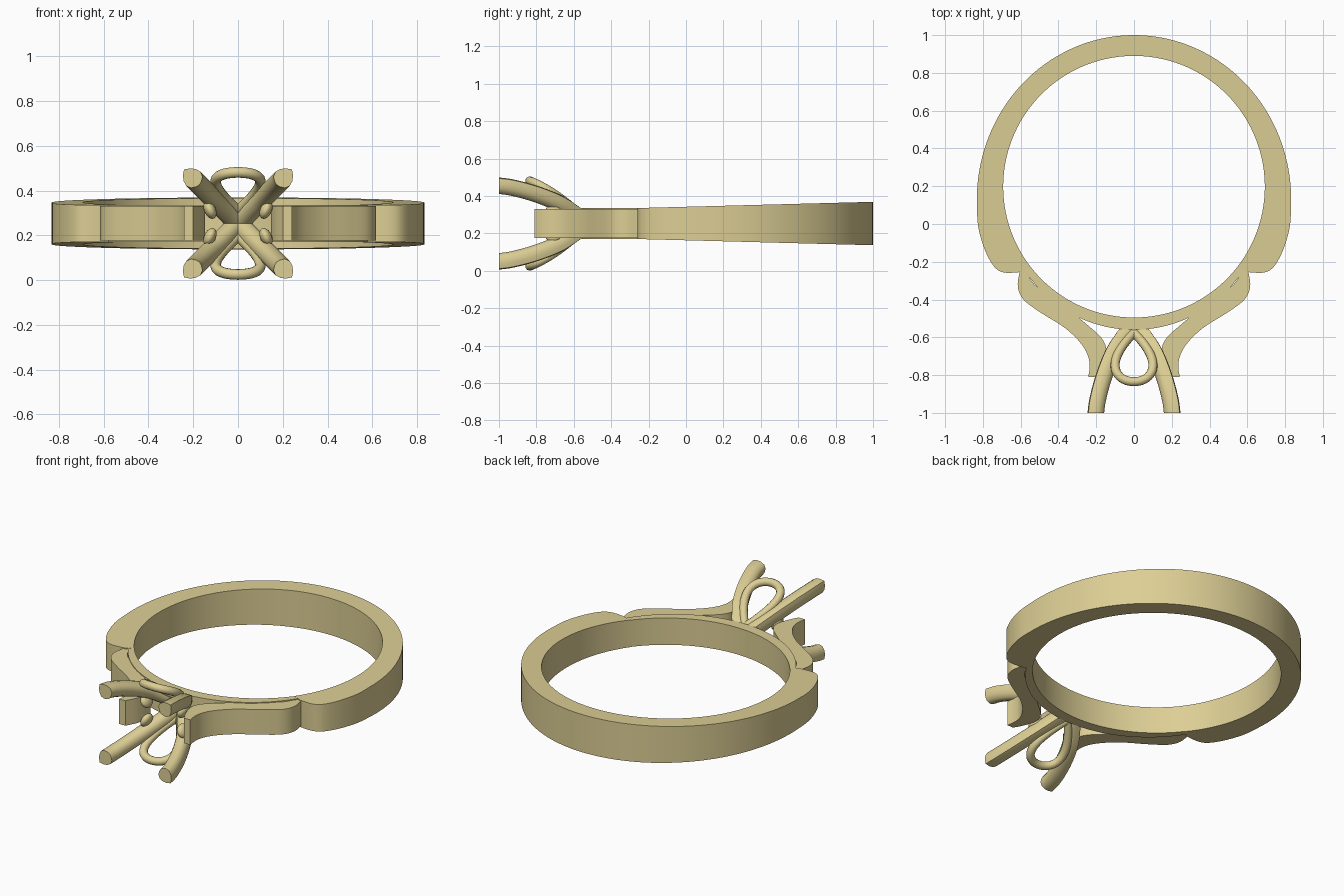
import bpy, bmesh
from math import sin, cos, pi, radians
from mathutils import Vector

if "Cube" in bpy.data.objects:
    bpy.data.objects.remove(bpy.data.objects["Cube"])

ZC = 0.253   # mid height of the ring
CY = 0.1975  # centre of the finger hole
R = 0.6925   # finger hole radius

gold = bpy.data.materials.new("gold")
gold.diffuse_color = (0.72, 0.62, 0.30, 1)
gold.use_nodes = True
gold.node_tree.nodes["Principled BSDF"].inputs["Base Color"].default_value = gold.diffuse_color


def finish(ob, angle=35):
    ob.data.materials.append(gold)
    bpy.ops.object.select_all(action='DESELECT')
    ob.select_set(True)
    bpy.context.view_layer.objects.active = ob
    bpy.ops.object.shade_smooth_by_angle(angle=radians(angle))
    return ob


def loft(name, sections, angle=35):
    """Skin a list of closed cross-sections and cap both ends."""
    bm = bmesh.new()
    rings = [[bm.verts.new(p) for p in s] for s in sections]
    n = len(rings[0])
    for a, b in zip(rings, rings[1:]):
        for i in range(n):
            j = (i + 1) % n
            bm.faces.new((a[i], a[j], b[j], b[i]))
    bm.faces.new(rings[0])
    bm.faces.new(rings[-1])
    bmesh.ops.recalc_face_normals(bm, faces=bm.faces)
    me = bpy.data.meshes.new(name)
    bm.to_mesh(me)
    bm.free()
    ob = bpy.data.objects.new(name, me)
    bpy.context.collection.objects.link(ob)
    return finish(ob, angle)


def spline(pts, n):
    """Catmull-Rom samples through the points."""
    p = [Vector(q) for q in pts]
    p = [2 * p[0] - p[1]] + p + [2 * p[-1] - p[-2]]
    out = []
    for k in range(n + 1):
        f = k / n * (len(p) - 3)
        i = min(int(f), len(p) - 4)
        t = f - i
        a, b, c, d = p[i:i + 4]
        out.append(0.5 * (2 * b + (c - a) * t + (2 * a - 5 * b + 4 * c - d) * t * t
                          + (3 * b - a - 3 * c + d) * t ** 3))
    return out


def strip(name, outer, inner, half):
    """Flat-sided band between two plan outlines; half(y) is its half height."""
    secs = []
    for o, i in zip(outer, inner):
        ho, hi = half(o[1]), half(i[1])
        secs.append([(o[0], o[1], ZC - ho), (o[0], o[1], ZC + ho),
                     (i[0], i[1], ZC + hi), (i[0], i[1], ZC - hi)])
    return loft(name, secs)


def both(pts):
    return [(-x, y) for x, y in reversed(pts[1:])] + [(x, y) for x, y in pts]


# Main band, thick and tapering in height, with rounded shoulder ends
N, M = 48, 20
outer = [(0.832 * sin(k / N * pi / 2), 0.13 + 0.87 * cos(k / N * pi / 2)) for k in range(N + 1)]
outer += [tuple(p) for p in spline([(.832, .13), (.827, 0), (.803, -.1), (.77, -.18),
                                    (.73, -.237), (.68, -.258), (.605, -.255)], M)[1:]]
inner = []
for k in range(N + M + 1):
    a = radians(90 - (90 * k / N if k <= N else 90 + 38 * (k - N) / M))
    inner.append((R * cos(a), CY + R * sin(a)))
strip("band", both(outer), both(inner), lambda y: 0.083 + (y + .25) * 0.0264)

# Thin arc closing the finger hole under the setting
arc_o, arc_i = [], []
for k in range(33):
    t = k / 32
    a = radians(-90 + 53 * t)
    r = 0.7575 - 0.03 * t * t
    arc_o.append((r * cos(a), CY + r * sin(a)))
    arc_i.append((R * cos(a), CY + R * sin(a)))
strip("inner_arc", both(arc_o), both(arc_i), lambda y: 0.0825)

# Curved shoulders sweeping toward the setting
so = spline([(.605, -.25), (.615, -.33), (.585, -.40), (.50, -.465), (.38, -.54), (.31, -.60),
             (.265, -.655), (.24, -.71), (.235, -.76), (.242, -.81)], 54)
si = spline([(.565, -.22), (.55, -.29), (.50, -.345), (.42, -.405), (.32, -.475), (.24, -.54),
             (.175, -.60), (.148, -.66), (.165, -.74), (.20, -.81)], 54)
for side, s in (("right", 1), ("left", -1)):
    strip("shoulder_" + side, [(s * p.x, p.y) for p in so], [(s * p.x, p.y) for p in si],
          lambda y: 0.077)

# Four splayed prongs with a ridged outer side
path = spline([(.02, -.55), (.065, -.61), (.11, -.68), (.145, -.76), (.175, -.85),
               (.197, -.94), (.205, -1.0)], 30)
half_sec = [(.051, 0), (.036, .022), (.016, .038), (-.008, .045), (-.03, .036), (-.042, .016)]
sec = half_sec + [(-.046, 0)] + [(u, -v) for u, v in reversed(half_sec[1:])]
for sx in (1, -1):
    for sz in (1, -1):
        d = Vector((sx, 0, sz)).normalized()
        side = Vector((sx, 0, -sz)).normalized()
        rings = []
        for k, p in enumerate(path):
            q = path[min(k + 1, 30)] - path[max(k - 1, 0)]
            tan = (d * q.x * 2 ** .5 + Vector((0, q.y, 0))).normalized()
            if k == 30:
                tan = Vector((0, -1, 0))
            out = (d - tan * d.dot(tan)).normalized()
            c = Vector((sx * p.x, p.y, ZC + sz * p.x))
            rings.append([c + out * u + side * v for u, v in sec])
        loft(f"prong_{'right' if sx > 0 else 'left'}_{'top' if sz > 0 else 'bottom'}", rings, 40)

# Teardrop wire loops above and below
for sz in (1, -1):
    name = "loop_" + ("top" if sz > 0 else "bottom")
    cu = bpy.data.curves.new(name, 'CURVE')
    cu.dimensions = '3D'
    cu.bevel_depth = 0.024
    cu.bevel_resolution = 4
    sp = cu.splines.new('POLY')
    n = 56
    sp.points.add(n - 1)
    for k in range(n):
        t = 2 * pi * k / n
        s = (1 - cos(t)) / 2
        sp.points[k].co = (0.13 * sin(t) * sin(t / 2), -0.575 - 0.26 * s,
                           ZC + sz * (.055 + .24 * s - .067 * s * s), 1)
    sp.use_cyclic_u = True
    ob = bpy.data.objects.new(name, cu)
    bpy.context.collection.objects.link(ob)
    bpy.ops.object.select_all(action='DESELECT')
    ob.select_set(True)
    bpy.context.view_layer.objects.active = ob
    bpy.ops.object.convert(target='MESH')
    finish(bpy.context.view_layer.objects.active, 60)

# Small beads joining prongs and shoulders
for sx in (1, -1):
    for sz in (1, -1):
        bpy.ops.mesh.primitive_uv_sphere_add(segments=20, ring_count=12, radius=1,
                                             location=(sx * .125, -.71, ZC + sz * .06))
        ob = bpy.context.object
        ob.name = f"bead_{'right' if sx > 0 else 'left'}_{'top' if sz > 0 else 'bottom'}"
        ob.scale = (.026, .045, .042)
        ob.rotation_euler = (0, sx * sz * radians(25), 0)
        finish(ob, 60)
